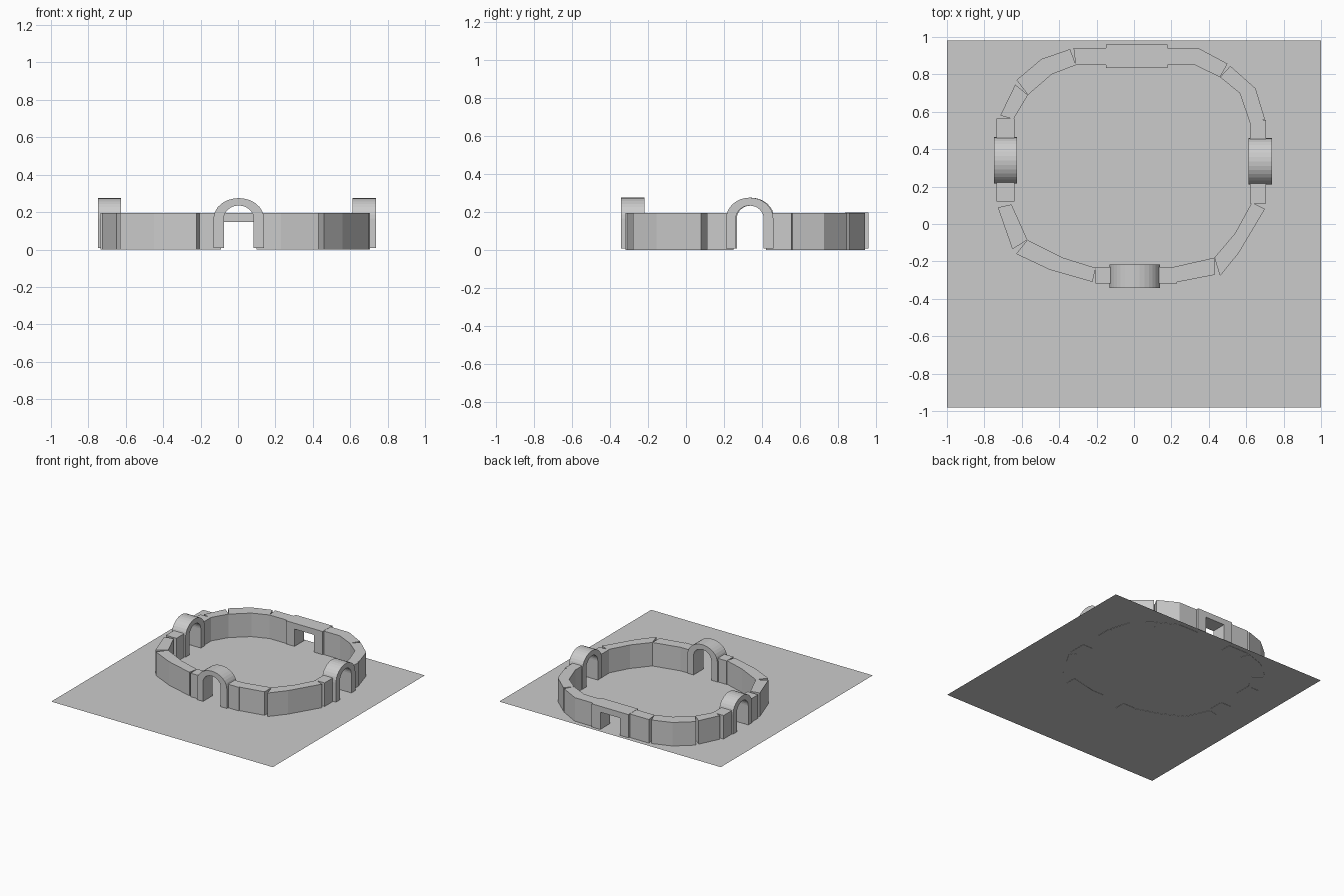
import bpy, bmesh, math
from mathutils import Matrix

if "Cube" in bpy.data.objects:
    bpy.data.objects.remove(bpy.data.objects["Cube"])

WALL_H = 0.194


def finish(bm, name):
    bmesh.ops.recalc_face_normals(bm, faces=bm.faces)
    me = bpy.data.meshes.new(name)
    bm.to_mesh(me)
    bm.free()
    ob = bpy.data.objects.new(name, me)
    bpy.context.collection.objects.link(ob)
    return ob


def wall(name, stations, h=WALL_H):
    """Wall run through stations of (outer x, outer y, inner x, inner y)."""
    bm = bmesh.new()
    rings = []
    for ox, oy, ix, iy in stations:
        rings.append([bm.verts.new(c) for c in
                      ((ox, oy, 0), (ix, iy, 0), (ix, iy, h), (ox, oy, h))])
    for a, b in zip(rings, rings[1:]):
        for i in range(4):
            j = (i + 1) % 4
            bm.faces.new((a[i], a[j], b[j], b[i]))
    bm.faces.new(rings[0])
    bm.faces.new(rings[-1])
    return finish(bm, name)


def portal(name, outer, inner, depth, loc, turn=0):
    """Frame between two matching x/z profiles, extruded through the wall."""
    bm = bmesh.new()
    rows = []
    for (ox, oz), (ix, iz) in zip(outer, inner):
        rows.append([bm.verts.new((x, y, z)) for x, y, z in
                     ((ox, -depth / 2, oz), (ix, -depth / 2, iz),
                      (ix, depth / 2, iz), (ox, depth / 2, oz))])
    for a, b in zip(rows, rows[1:]):
        for i in range(4):
            j = (i + 1) % 4
            bm.faces.new((a[i], a[j], b[j], b[i]))
    bm.faces.new(rows[0])
    bm.faces.new(rows[-1])
    bm.transform(Matrix.Translation(loc) @ Matrix.Rotation(turn, 4, 'Z'))
    return finish(bm, name)


def arch_profile(half, rise, spring=0.165, base=0.007, n=16):
    arc = [(half * math.cos(math.pi * i / n), spring + rise * math.sin(math.pi * i / n))
           for i in range(n + 1)]
    return [(half, base)] + arc + [(-half, base)]


# Ground slab, a thin sheet
bm = bmesh.new()
bm.faces.new([bm.verts.new(c) for c in
              ((-1, -0.98, 0.002), (1, -0.98, 0.002), (1, 0.98, 0.002), (-1, 0.98, 0.002))])
finish(bm, "ground_sheet")

# Curved wall runs, with small wedge gaps where pieces meet
wall("wall_back_left_a", [(-.715, .58, -.645, .56), (-.635, .745, -.567, .69)])
wall("wall_back_left_b", [(-.628, .77, -.567, .69), (-.495, .882, -.44, .80),
                          (-.342, .935, -.31, .85)])
wall("wall_back_left_c", [(-.323, .94, -.312, .85), (-.14, .94, -.14, .85)])
wall("wall_back_right_a", [(.17, .94, .17, .85), (.345, .94, .325, .85),
                           (.50, .857, .46, .785)])
wall("wall_back_right_b", [(.515, .845, .46, .785), (.65, .725, .565, .70),
                           (.70, .56, .62, .54)])
wall("wall_front_right_a", [(.70, .08, .63, .115), (.56, -.155, .54, -.05),
                            (.46, -.278, .43, -.18)])
wall("wall_front_right_b", [(.43, -.272, .43, -.18), (.225, -.312, .21, -.23)])
wall("wall_front_left_a", [(-.728, .088, -.655, .105), (-.65, -.135, -.57, -.085)])
wall("wall_front_left_b", [(-.63, -.16, -.57, -.085), (-.45, -.245, -.38, -.18),
                           (-.222, -.31, -.205, -.235)])

# Short straight stubs beside each arch
for label, xo, xi, spans in (("left", -.735, -.64, ((.12, .25), (.43, .565))),
                             ("right", .705, .62, ((.11, .25), (.42, .555)))):
    for pos, (y0, y1) in zip(("front", "back"), spans):
        wall(f"stub_{label}_{pos}", [(xo, y0, xi, y0), (xo, y1, xi, y1)])
for label, x0, x1 in (("left", -.205, -.09), ("right", .10, .23)):
    wall(f"stub_front_{label}", [(x0, -.318, x0, -.23), (x1, -.318, x1, -.23)])

# Three rounded arches
portal("arch_front", arch_profile(.135, .11), arch_profile(.08, .07), .125, (.004, -.28, 0))
for label, x, y in (("left", -.687, .34), ("right", .675, .335)):
    portal(f"arch_{label}", arch_profile(.124, .11), arch_profile(.073, .068),
           .124, (x, y, 0), math.pi / 2)

# Square gate at the back
portal("gate_back",
       [(.165, .007), (.165, .196), (-.165, .196), (-.165, .007)],
       [(.088, .007), (.088, .148), (-.088, .148), (-.088, .007)],
       .125, (.014, .897, 0))
# Wall runs stop inside the gate posts, leaving the opening clear
